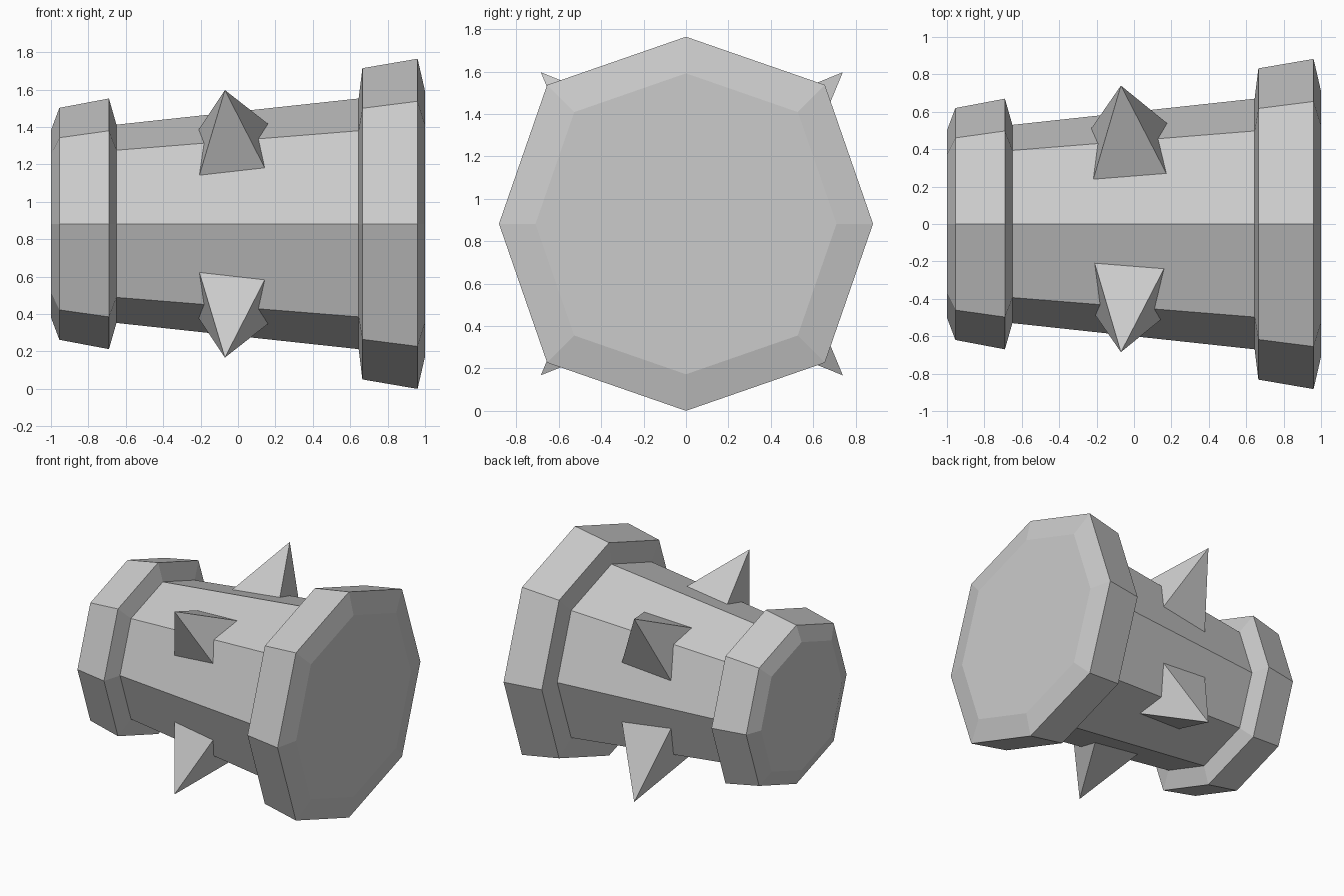
import bpy
from math import pi, cos, sin
from mathutils import Vector

cube = bpy.data.objects.get("Cube")
if cube:
    bpy.data.objects.remove(cube, do_unlink=True)

AXIS_Z = 0.8825      # height of the long axis
DIAGONAL = 1.05      # diagonal corners sit slightly further out

grey = bpy.data.materials.new("plain grey")
grey.use_nodes = True
colour = (0.6, 0.6, 0.6, 1)
grey.diffuse_color = colour
grey.node_tree.nodes["Principled BSDF"].inputs["Base Color"].default_value = colour


def add_mesh(name, verts, faces):
    mesh = bpy.data.meshes.new(name)
    mesh.from_pydata(verts, [], faces)
    mesh.materials.append(grey)
    obj = bpy.data.objects.new(name, mesh)
    obj.location.z = AXIS_Z
    bpy.context.collection.objects.link(obj)
    return obj


def octagon_ring(x, radius):
    ring = []
    for i in range(8):
        r = radius * (DIAGONAL if i % 2 else 1)
        ring.append((x, r * cos(i * pi / 4), r * sin(i * pi / 4)))
    return ring


# Flanged, tapering eight-sided barrel: (x, radius) along its axis
profile = [(-1, 0.5), (-0.955, 0.62), (-0.69, 0.67), (-0.65, 0.53),
           (0.645, 0.67), (0.665, 0.832), (0.96, 0.8825), (1, 0.71)]
verts, faces = [], []
for x, radius in profile:
    verts += octagon_ring(x, radius)
for s in range(len(profile) - 1):
    for i in range(8):
        a, b = s * 8 + i, s * 8 + (i + 1) % 8
        faces.append((a, b, b + 8, a + 8))
last = len(verts) - 8
faces.append(tuple(reversed(range(8))))
faces.append(tuple(range(last, last + 8)))
add_mesh("barrel", verts, faces)


# Four-sided spikes on the diagonal ridges, with bases sunk into the barrel
def add_spike(name, side, up):
    tip = Vector((-0.07, 0.685, 0.715))
    corners = [Vector(c) for c in ((-0.205, 0.49, 0.265), (0.145, 0.51, 0.295),
                                   (0.16, 0.24, 0.535), (-0.21, 0.21, 0.505))]
    points = [tip] + [tip + (c - tip) * 1.25 for c in corners]
    shift = 0.055 if side > 0 else 0
    points = [(p.x, side * p.y + shift, up * p.z) for p in points]
    sides = [(0, 1, 2), (0, 2, 3), (0, 3, 4), (0, 4, 1), (4, 3, 2, 1)]
    if side * up < 0:
        sides = [f[::-1] for f in sides]
    add_mesh(name, points, sides)


for side, depth in ((-1, "front"), (1, "back")):
    for up, level in ((1, "upper"), (-1, "lower")):
        add_spike(f"{depth}_{level}_spike", side, up)
